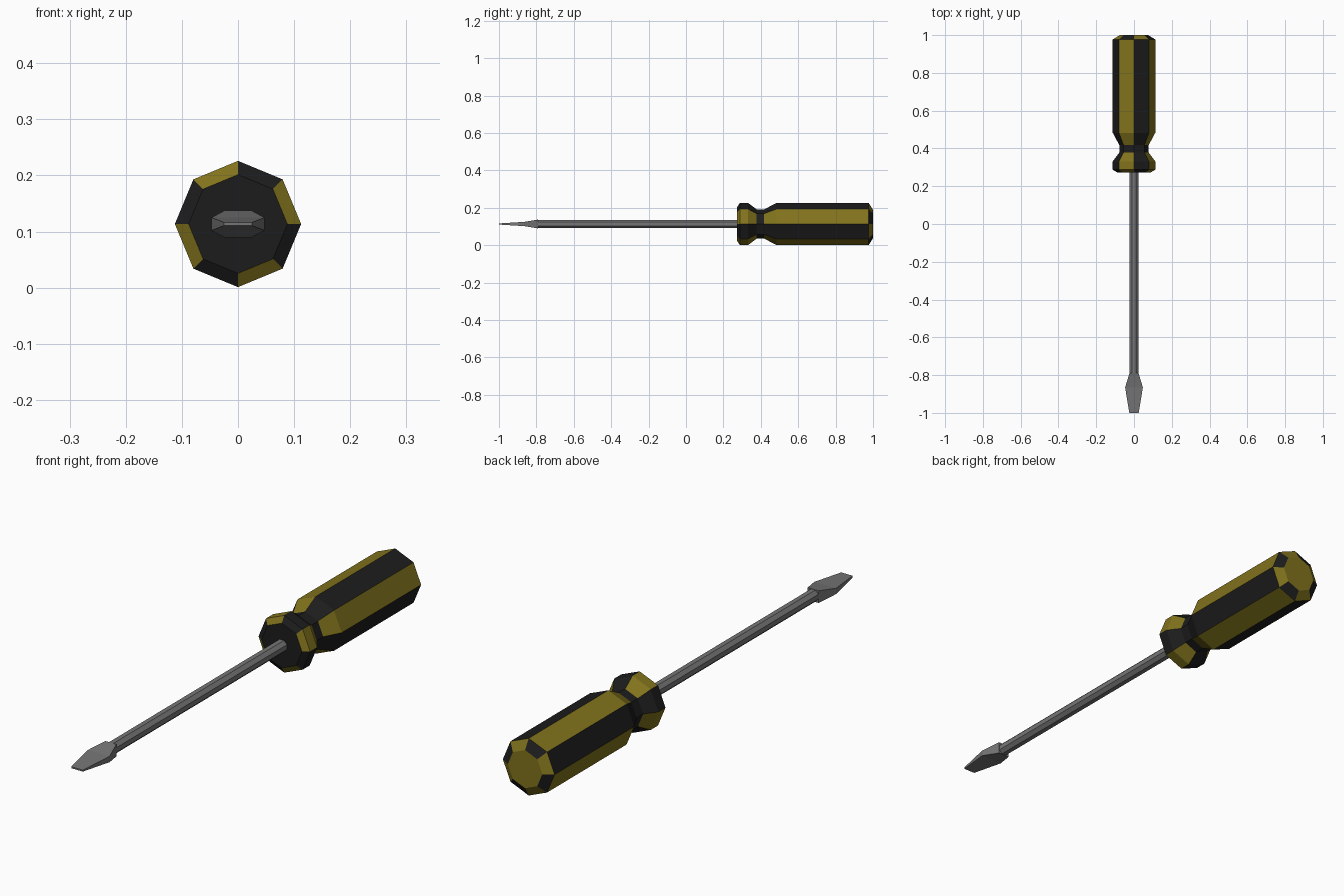
import bpy, bmesh
from math import cos, sin, pi

if "Cube" in bpy.data.objects:
    bpy.data.objects.remove(bpy.data.objects["Cube"])

CZ = 0.1135  # height of the tool's long axis


def material(name, rgb):
    m = bpy.data.materials.new(name)
    m.diffuse_color = (*rgb, 1)
    m.use_nodes = True
    m.node_tree.nodes["Principled BSDF"].inputs["Base Color"].default_value = m.diffuse_color
    return m


def ring(y, r, n=8, turn=0.0):
    return [(r * cos(2 * pi * i / n + turn), y, CZ + r * sin(2 * pi * i / n + turn))
            for i in range(n)]


def rect(y, w, h):
    return [(w, y, CZ + h), (-w, y, CZ + h), (-w, y, CZ - h), (w, y, CZ - h)]


def loft(name, sections, mats=(), pick=None, caps=(0, 0)):
    """Skin a row of cross-sections; pick(band, side) gives the material slot."""
    bm = bmesh.new()
    rows = [[bm.verts.new(p) for p in s] for s in sections]
    n = len(rows[0])
    for b in range(len(rows) - 1):
        for i in range(n):
            j = (i + 1) % n
            f = bm.faces.new((rows[b][i], rows[b][j], rows[b + 1][j], rows[b + 1][i]))
            f.material_index = pick(b, i) if pick else 0
    for row, slot in zip((rows[0], rows[-1]), caps):
        bm.faces.new(row).material_index = slot
    bmesh.ops.recalc_face_normals(bm, faces=bm.faces)
    me = bpy.data.meshes.new(name)
    bm.to_mesh(me)
    bm.free()
    for m in mats:
        me.materials.append(m)
    ob = bpy.data.objects.new(name, me)
    bpy.context.collection.objects.link(ob)
    return ob


black = material("black_plastic", (0.012, 0.012, 0.012))
yellow = material("yellow_plastic", (0.22, 0.17, 0.012))
steel = material("steel", (0.18, 0.18, 0.18))

# Handle: striped octagon with collar, black waist and chamfered end
profile = [(0.272, 0.088), (0.288, 0.1125), (0.332, 0.1125), (0.378, 0.078),
           (0.418, 0.078), (0.483, 0.1125), (0.977, 0.1125), (1.0, 0.075)]
WAIST, END = 3, 6


def stripe(band, side):
    if band == WAIST:
        return 0
    if band == END:          # stripes swap colour on the end chamfer
        return side % 2
    return 1 - side % 2


loft("handle", [ring(y, r) for y, r in profile], (black, yellow), stripe, (0, 1))

# Shaft: thin octagonal rod running into the handle
loft("shaft", [ring(-0.80, 0.0245, 8, pi / 8), ring(0.29, 0.0245, 8, pi / 8)], (steel,))

# Blade: square root flaring wide, then narrowing to a flat tip
loft("blade", [rect(-0.79, 0.024, 0.024), rect(-0.865, 0.047, 0.0115),
               rect(-1.0, 0.025, 0.003)], (steel,))
